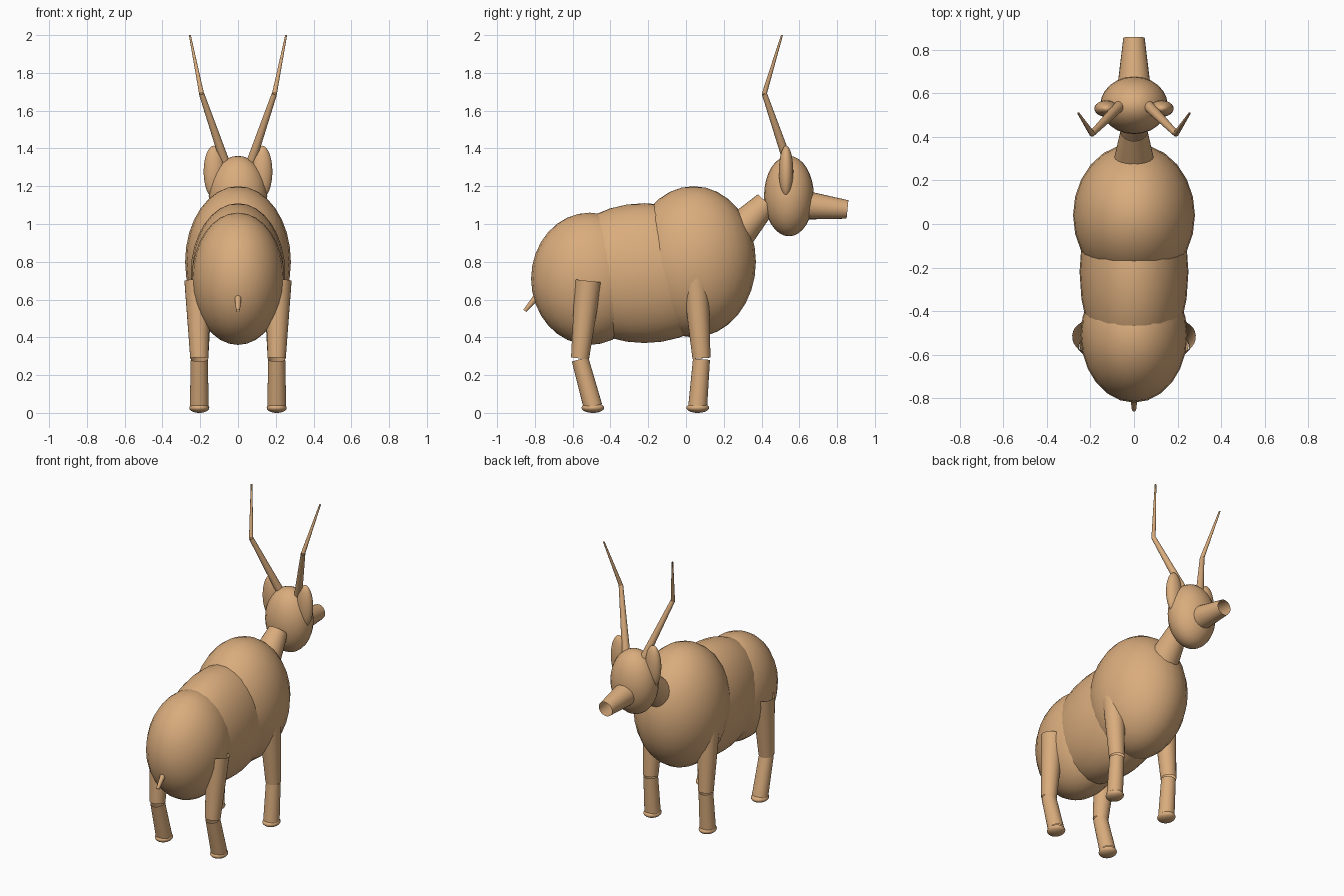
import bpy
import bmesh
from mathutils import Matrix, Vector

cube = bpy.data.objects.get("Cube")
if cube:
    bpy.data.objects.remove(cube, do_unlink=True)

# Single tan colour
tan = bpy.data.materials.new("tan_hide")
tan.use_nodes = True
colour = (0.70, 0.415, 0.205, 1)
tan.diffuse_color = colour
tan.node_tree.nodes["Principled BSDF"].inputs["Base Color"].default_value = colour


def finish(bm, name):
    """Turn a bmesh into a smooth, tan object."""
    for face in bm.faces:
        face.smooth = True
    mesh = bpy.data.meshes.new(name)
    bm.to_mesh(mesh)
    bm.free()
    mesh.materials.append(tan)
    obj = bpy.data.objects.new(name, mesh)
    bpy.context.collection.objects.link(obj)
    return obj


def ellipsoid(name, centre, radii):
    bm = bmesh.new()
    matrix = Matrix.Translation(centre) @ Matrix.Diagonal((*radii, 1))
    bmesh.ops.create_uvsphere(bm, u_segments=24, v_segments=16, radius=1, matrix=matrix)
    return finish(bm, name)


def tube(name, start, end, r_start, r_end):
    """Open tapered tube between two points."""
    start, end = Vector(start), Vector(end)
    axis = end - start
    matrix = (Matrix.Translation((start + end) / 2)
              @ axis.to_track_quat('Z', 'Y').to_matrix().to_4x4())
    bm = bmesh.new()
    bmesh.ops.create_cone(bm, cap_ends=False, segments=24, radius1=r_start,
                          radius2=r_end, depth=axis.length, matrix=matrix)
    return finish(bm, name)


# Body
ellipsoid("chest", (0, 0.04, 0.80), (0.28, 0.33, 0.40))
ellipsoid("belly", (0, -0.22, 0.74), (0.25, 0.48, 0.37))
ellipsoid("rump", (0, -0.51, 0.71), (0.245, 0.31, 0.35))
tube("tail", (0, -0.79, 0.615), (0, -0.853, 0.54), 0.018, 0.01)

# Neck and head
tube("neck", (0, 0.26, 0.94), (0, 0.426, 1.115), 0.10, 0.062)
ellipsoid("head", (0, 0.545, 1.148), (0.155, 0.132, 0.213))
tube("muzzle", (0, 0.56, 1.107), (0, 0.855, 1.077), 0.085, 0.049)

for side, s in (("left", 1), ("right", -1)):
    # Ears and bent horns
    ellipsoid(f"{side}_ear", (s * 0.127, 0.53, 1.277), (0.055, 0.038, 0.138))
    bend = (s * 0.193, 0.415, 1.69)
    tube(f"{side}_lower_horn", (s * 0.068, 0.54, 1.325), bend, 0.025, 0.014)
    tube(f"{side}_upper_horn", bend, (s * 0.255, 0.508, 2.0), 0.013, 0.005)

    # Legs: hip position, knee y, hoof y
    for end, hip, knee_y, hoof_y in (
            ("front", (s * 0.202, 0.047, 0.75), 0.082, 0.062),
            ("rear", (s * 0.213, -0.517, 0.70), -0.561, -0.493)):
        x = s * 0.205
        tube(f"{end}_{side}_upper_leg", hip, (x, knee_y, 0.289), 0.071, 0.048)
        tube(f"{end}_{side}_lower_leg", (x, knee_y, 0.284), (x, hoof_y, 0.035),
             0.045, 0.050)
        ellipsoid(f"{end}_{side}_hoof", (x, hoof_y, 0.027), (0.053, 0.06, 0.027))
